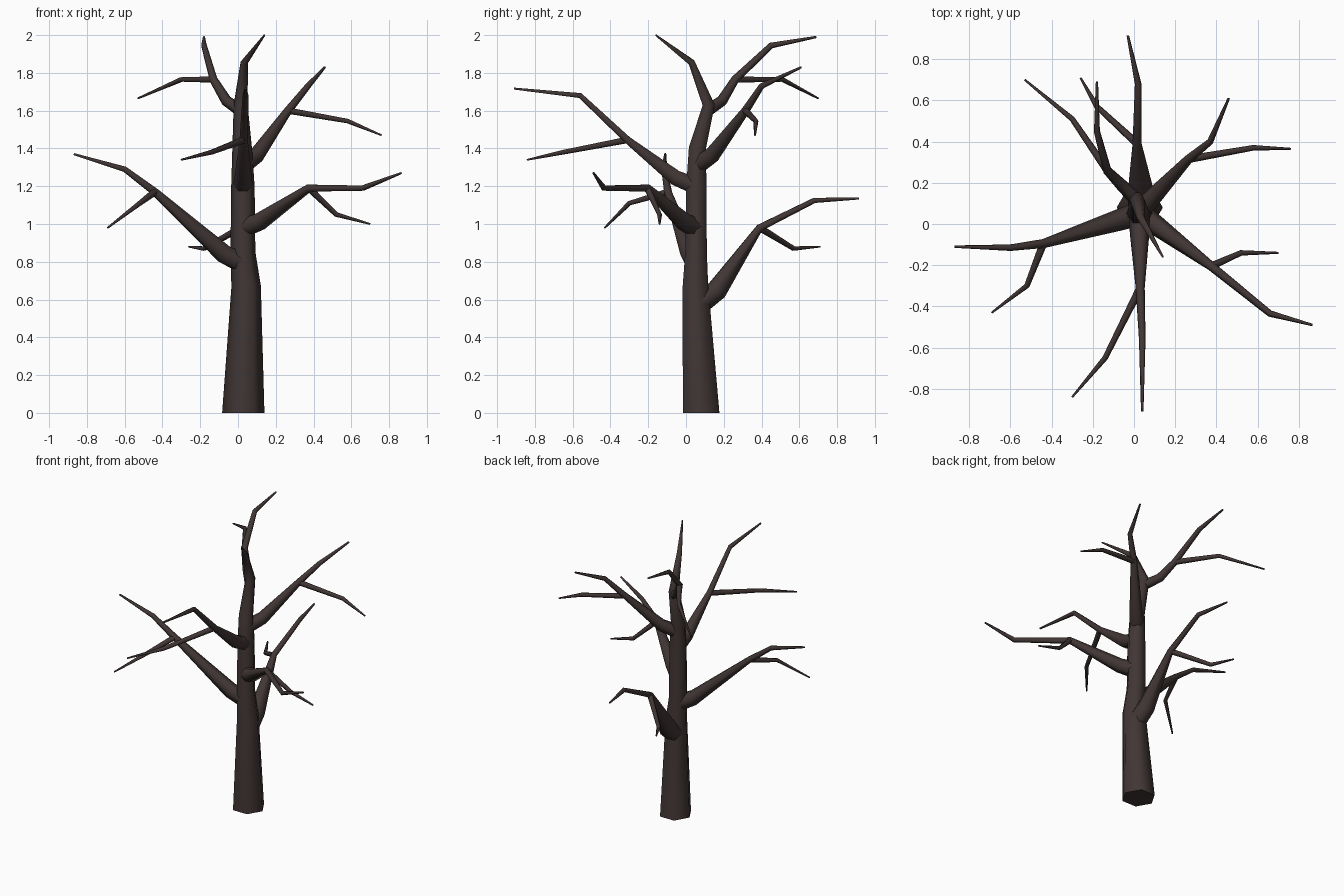
import bpy, bmesh, math
from mathutils import Vector

if "Cube" in bpy.data.objects:
    bpy.data.objects.remove(bpy.data.objects["Cube"])

bark = bpy.data.materials.new("dark_bark")
bark.diffuse_color = (0.052, 0.037, 0.035, 1)
bark.use_nodes = True
bark.node_tree.nodes["Principled BSDF"].inputs["Base Color"].default_value = bark.diffuse_color
SIDES = 6


def limb(name, path, radii):
    """Tapered six-sided tube along a path, mitred at each bend."""
    pos = [Vector(p) for p in path]
    bm = bmesh.new()
    rings = []
    side = Vector((1, 0, 0))
    for i, (p, r) in enumerate(zip(pos, radii)):
        t = Vector()
        if i > 0:
            t += (p - pos[i - 1]).normalized()
        if i < len(pos) - 1:
            t += (pos[i + 1] - p).normalized()
        t.normalize()
        if p.z == 0:
            t = Vector((0, 0, 1))  # flat foot on the ground
        elif i == 0:
            side = t.cross(Vector((0, 0, 1)))
        side = (side - t * side.dot(t)).normalized()
        up = t.cross(side)
        angles = [math.tau * k / SIDES for k in range(SIDES)]
        rings.append([bm.verts.new(p + r * (math.cos(a) * side + math.sin(a) * up))
                      for a in angles])
    for a, b in zip(rings, rings[1:]):
        for k in range(SIDES):
            n = (k + 1) % SIDES
            bm.faces.new((a[k], a[n], b[n], b[k]))
    bm.faces.new(rings[0][::-1])
    bm.faces.new(rings[-1])
    bmesh.ops.recalc_face_normals(bm, faces=bm.faces)
    mesh = bpy.data.meshes.new(name)
    bm.to_mesh(mesh)
    bm.free()
    mesh.materials.append(bark)
    ob = bpy.data.objects.new(name, mesh)
    bpy.context.collection.objects.link(ob)
    bpy.context.view_layer.objects.active = ob
    ob.select_set(True)
    bpy.ops.object.shade_smooth_by_angle(angle=math.radians(65))
    ob.select_set(False)


# Trunk, running on into the leader at the top
trunk = [(.028, .08, 0), (.043, .05, .67), (.026, .053, .85), (.026, .055, 1.2),
         (.022, .06, 1.4), (.014, .12, 1.63), (.033, .03, 1.855), (.14, -.16, 2)]
trunk_radii = [.112, .078, .066, .062, .052, .037, .02, .005]
limb("trunk", trunk, trunk_radii)


def trunk_at(z):
    """Trunk centre and radius at a height."""
    for i in range(len(trunk) - 1):
        a, b = Vector(trunk[i]), Vector(trunk[i + 1])
        if z <= b.z:
            f = (z - a.z) / (b.z - a.z)
            return a.lerp(b, f), trunk_radii[i] + f * (trunk_radii[i + 1] - trunk_radii[i])


def bough(name, z, fork, bend, tip, twig_bend, twig_tip):
    """Bough flaring out of the trunk at height z, with a twig at its fork."""
    root, r = trunk_at(z)
    reach = Vector(fork) - root
    f = 0.11 / reach.xy.length
    collar = root + Vector((reach.x * f, reach.y * f, reach.z * f * 0.6))
    limb(name + "_bough", [root, collar, fork, bend, tip],
         [r * 0.85, r * 0.75, 0.022, 0.016, 0.006])
    limb(name + "_twig", [fork, twig_bend, twig_tip], [0.019, 0.0135, 0.005])


# Boughs from the lowest to the highest
bough("back_low", .57, (.015, .39, .98), (.02, .68, 1.125), (-.03, .915, 1.135),
      (-.18, .57, .87), (-.26, .71, .88))
bough("left", .79, (-.44, -.095, 1.17), (-.6, -.115, 1.29), (-.87, -.11, 1.37),
      (-.52, -.3, 1.11), (-.69, -.43, .98))
bough("right", .98, (.375, -.205, 1.19), (.66, -.435, 1.19), (.865, -.49, 1.27),
      (.52, -.14, 1.05), (.7, -.14, 1))
bough("front", 1.2, (.03, -.31, 1.445), (.04, -.56, 1.68), (.04, -.91, 1.717),
      (-.14, -.65, 1.38), (-.3, -.84, 1.34))
bough("back_right", 1.31, (.265, .315, 1.6), (.37, .4, 1.73), (.46, .61, 1.83),
      (.58, .37, 1.545), (.76, .365, 1.47))
bough("back_high", 1.6, (-.13, .26, 1.765), (-.18, .45, 1.945), (-.18, .69, 1.99),
      (-.3, .51, 1.765), (-.53, .7, 1.665))
